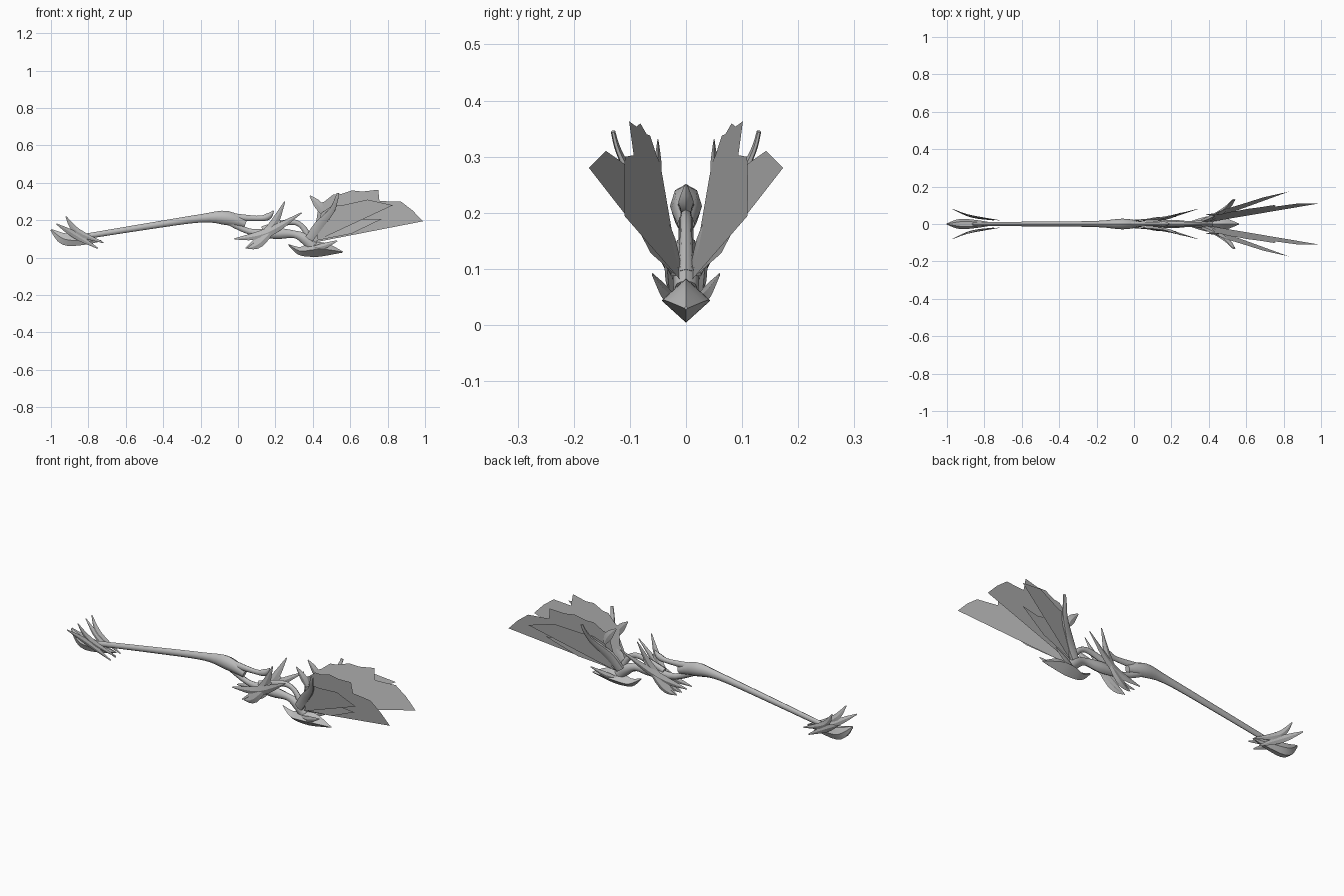
import bpy, bmesh, math
from mathutils import Vector

cube = bpy.data.objects.get("Cube")
if cube:
    bpy.data.objects.remove(cube)

COLOUR = (0.5, 0.5, 0.5, 1)
grey = bpy.data.materials.new("stone_grey")
grey.use_nodes = True
grey.diffuse_color = COLOUR
grey.node_tree.nodes["Principled BSDF"].inputs["Base Color"].default_value = COLOUR


def finish(name, bm, mirror, angle):
    """Turn a bmesh into a shaded object, mirrored across y when asked."""
    bmesh.ops.recalc_face_normals(bm, faces=bm.faces)
    mesh = bpy.data.meshes.new(name)
    bm.to_mesh(mesh)
    bm.free()
    mesh.materials.append(grey)
    obj = bpy.data.objects.new(name, mesh)
    bpy.context.collection.objects.link(obj)
    if mirror:
        modifier = obj.modifiers.new("mirror", 'MIRROR')
        modifier.use_axis = (False, True, False)
        modifier.use_mirror_merge = False
    bpy.ops.object.select_all(action='DESELECT')
    obj.select_set(True)
    bpy.context.view_layer.objects.active = obj
    bpy.ops.object.shade_smooth_by_angle(angle=math.radians(angle))


def smooth_path(stations, steps=4):
    """Pass a smooth curve through stations of x, y, z and radius."""
    points = [Vector(station) for station in stations]
    padded = [points[0]] + points + [points[-1]]
    result = []
    for before, start, end, after in zip(padded, padded[1:], padded[2:], padded[3:]):
        leave, arrive = (end - before) / 2, (after - start) / 2
        for step in range(steps):
            t = step / steps
            bend = (end - start) * (3 - 2 * t) * t * t
            ease = leave * t * (1 - t) ** 2 - arrive * t * t * (1 - t)
            result.append(start + bend + ease)
    return result + [points[-1]]


def loft(name, stations, sides=8, flat=0.75, mirror=False, angle=50):
    """Closed tapering limb; flat is its width in y relative to its height."""
    bm = bmesh.new()
    path = smooth_path(stations)
    rings = []
    for i, station in enumerate(path):
        ahead, behind = path[min(i + 1, len(path) - 1)], path[max(i - 1, 0)]
        tangent = (ahead - behind).xyz.normalized()
        side = (Vector((0, 1, 0)) - tangent * tangent.y).normalized()
        up = tangent.cross(side)
        radius = max(station.w, 0.002)
        ring = []
        for k in range(sides):
            turn = math.tau * k / sides
            offset = side * math.cos(turn) * flat + up * math.sin(turn)
            ring.append(bm.verts.new(station.xyz + offset * radius))
        rings.append(ring)
    for near, far in zip(rings, rings[1:]):
        for k in range(sides):
            n = (k + 1) % sides
            bm.faces.new((near[k], near[n], far[n], far[k]))
    bm.faces.new(rings[0])
    bm.faces.new(rings[-1])
    finish(name, bm, mirror, angle)


def leaf(name, start, middle, end, width):
    """Mirrored blade, pointed at both ends and bowed through its middle."""
    tip = 0.003
    stations = [(*start, tip), (*middle, width), (*end, tip)]
    loft(name, stations, sides=4, flat=0.3, mirror=True, angle=30)


def fan(name, root, first_angle, step, lean_x, lean_z, lengths):
    """Mirrored membrane: evenly spaced ribs on a plane leaning outwards."""
    bm = bmesh.new()
    origin = Vector(root)
    hub = bm.verts.new(origin)
    rim = []
    for i, length in enumerate(lengths):
        angle = math.radians(first_angle + i * step)
        x, z = length * math.cos(angle), length * math.sin(angle)
        rim.append(bm.verts.new(origin + Vector((x, x * lean_x + z * lean_z, z))))
    for near, far in zip(rim, rim[1:]):
        bm.faces.new((hub, near, far))
    finish(name, bm, True, 25)


# Shaft, fork and neck
loft("shaft", [(-.9, 0, .1, .014), (-.5, 0, .165, .017), (-.2, 0, .21, .022),
               (-.06, 0, .212, .038), (.04, 0, .18, .02)])
loft("upper_branch", [(-.08, 0, .22, .025), (.1, 0, .21, .014),
                      (.16, 0, .22, .018), (.19, 0, .25, .003)])
loft("lower_branch", [(-.06, 0, .2, .02), (.06, 0, .14, .016), (.2, 0, .13, .03),
                      (.3, 0, .125, .02), (.36, 0, .1, .03), (.4, 0, .06, .03)])
loft("neck_arch", [(.13, 0, .15, .018), (.27, 0, .19, .016),
                   (.34, 0, .17, .014), (.39, 0, .09, .02)])

# Side leaves around the middle
leaf("middle_leaf_tall", (.04, .02, .05), (.17, .03, .15), (.25, .06, .3), .025)
leaf("middle_leaf_long", (-.02, .02, .1), (.15, .03, .13), (.34, .08, .24), .025)
leaf("middle_leaf_low", (.05, .02, .05), (.12, .03, .08), (.23, .04, .2), .022)

# Pommel and its leaves
loft("pommel", [(-1, 0, .15, .005), (-.93, 0, .1, .036),
                (-.83, 0, .09, .026), (-.73, 0, .09, .003)], sides=6, angle=30)
leaf("pommel_leaf_tall", (-.92, .06, .22), (-.86, .04, .14), (-.72, .02, .08), .018)
leaf("pommel_leaf_long", (-.97, .08, .18), (-.87, .04, .12), (-.75, .02, .05), .018)

# Hooked head below the wings
loft("hooked_head", [(.27, 0, .07, .003), (.33, 0, .036, .022),
                     (.4, 0, .042, .038), (.47, 0, .044, .034), (.56, 0, .03, .003)],
     sides=4, flat=1.1)
leaf("cheek_spike", (.38, .02, .05), (.45, .04, .06), (.53, .06, .09), .016)

# Wings: ragged membranes, a curled front tip and a horn on each side
fan("inner_wing", (.4, .01, .08), 11, 7, .14, .15,
    [.6, .56, .52, .42, .45, .38, .35, .3, .28, .23, .21])
leaf("wing_curl", (.46, .05, .22), (.43, .05, .28), (.385, .05, .33), .022)
fan("outer_wing", (.42, .025, .09), 25, 14, .27, .2, [.45, .35, .24, .2, .15])
fan("lower_feather", (.41, .02, .09), 11, 7, .2, .1, [.2, .38, .27, .24, .18])
loft("wing_horn", [(.38, .02, .1, .025), (.43, .04, .17, .028), (.5, .09, .25, .018),
                   (.525, .12, .31, .011), (.535, .13, .345, .008)],
     sides=6, flat=.5, mirror=True)
